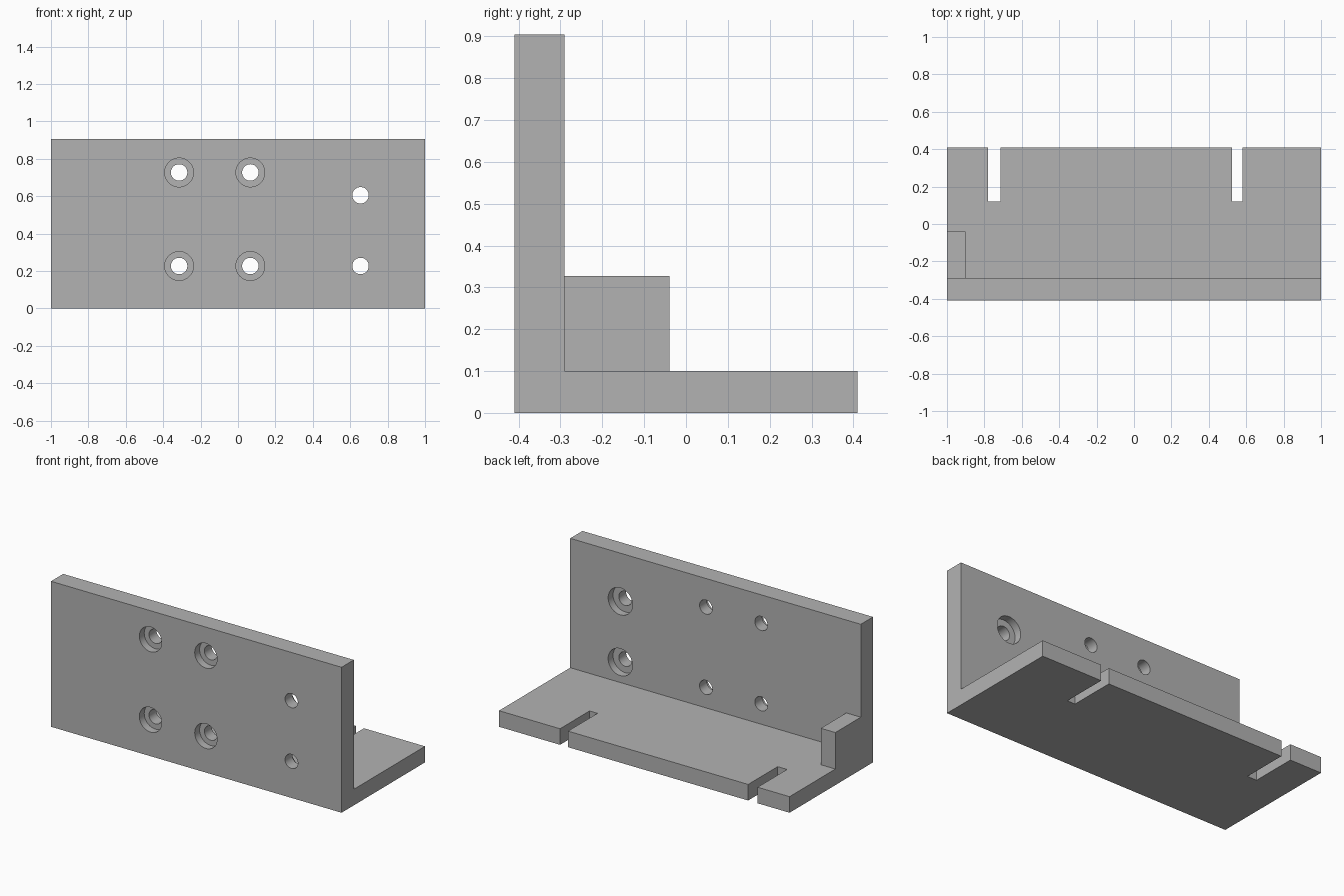
import bpy
import bmesh
from math import pi, radians
from mathutils import Matrix

cube = bpy.data.objects.get("Cube")
if cube:
    bpy.data.objects.remove(cube, do_unlink=True)

# Main dimensions
FRONT, PLATE_BACK, BACK = -0.41, -0.29, 0.41
BASE_TOP, HEIGHT = 0.1, 0.905
BORE_DEPTH = 0.048

metal = bpy.data.materials.new("grey metal")
metal.use_nodes = True
colour = (0.45, 0.45, 0.45, 1)
metal.diffuse_color = colour
metal.node_tree.nodes["Principled BSDF"].inputs["Base Color"].default_value = colour


def make_object(name, bm):
    bmesh.ops.recalc_face_normals(bm, faces=bm.faces)
    mesh = bpy.data.meshes.new(name)
    bm.to_mesh(mesh)
    bm.free()
    mesh.materials.append(metal)
    obj = bpy.data.objects.new(name, mesh)
    bpy.context.collection.objects.link(obj)
    return obj


def box(name, low, high):
    bm = bmesh.new()
    bmesh.ops.create_cube(bm, size=1)
    for v in bm.verts:
        v.co = [lo + (c + 0.5) * (hi - lo) for c, lo, hi in zip(v.co, low, high)]
    return make_object(name, bm)


def cylinder_y(name, x, z, radius, y0, y1):
    bm = bmesh.new()
    place = Matrix.Translation((x, (y0 + y1) / 2, z)) @ Matrix.Rotation(pi / 2, 4, "X")
    bmesh.ops.create_cone(bm, cap_ends=True, segments=48, radius1=radius,
                          radius2=radius, depth=y1 - y0, matrix=place)
    return make_object(name, bm)


def cut(target, cutter):
    mod = target.modifiers.new(cutter.name, "BOOLEAN")
    mod.operation = "DIFFERENCE"
    mod.solver = "EXACT"
    mod.object = cutter
    bpy.context.view_layer.objects.active = target
    bpy.ops.object.modifier_apply(modifier=mod.name)
    bpy.data.objects.remove(cutter, do_unlink=True)


# L-shaped bracket: side profile extruded along x
profile = [(FRONT, 0), (BACK, 0), (BACK, BASE_TOP), (PLATE_BACK, BASE_TOP),
           (PLATE_BACK, HEIGHT), (FRONT, HEIGHT)]
bm = bmesh.new()
side = bm.faces.new([bm.verts.new((-1, y, z)) for y, z in profile])
extruded = bmesh.ops.extrude_face_region(bm, geom=[side])["geom"]
bmesh.ops.translate(bm, vec=(2, 0, 0),
                    verts=[g for g in extruded if isinstance(g, bmesh.types.BMVert)])
bracket = make_object("angle_bracket", bm)

# Open slots in the rear edge of the base
for x0, x1 in ((-0.78, -0.715), (0.525, 0.58)):
    cut(bracket, box("slot_cutter", (x0, 0.12, -0.1), (x1, 0.6, 0.2)))

# Bolt holes: four counterbored from the front, two from the back
front_holes = [(x, z) for x in (-0.315, 0.066) for z in (0.227, 0.727)]
back_holes = [(0.655, z) for z in (0.227, 0.605)]
for x, z in front_holes + back_holes:
    cut(bracket, cylinder_y("hole_cutter", x, z, 0.044, FRONT - 0.1, PLATE_BACK + 0.1))
for x, z in front_holes:
    cut(bracket, cylinder_y("bore_cutter", x, z, 0.077, FRONT - 0.1, FRONT + BORE_DEPTH))
for x, z in back_holes:
    cut(bracket, cylinder_y("bore_cutter", x, z, 0.084, PLATE_BACK - BORE_DEPTH, PLATE_BACK + 0.1))

# Round the hole walls while keeping the machined edges sharp
bpy.ops.object.select_all(action="DESELECT")
bracket.select_set(True)
bpy.context.view_layer.objects.active = bracket
bpy.ops.object.shade_smooth_by_angle(angle=radians(30))

# Stop block in the inner corner at the right end
box("stop_block", (-1, PLATE_BACK, BASE_TOP), (-0.9, -0.04, 0.327))
